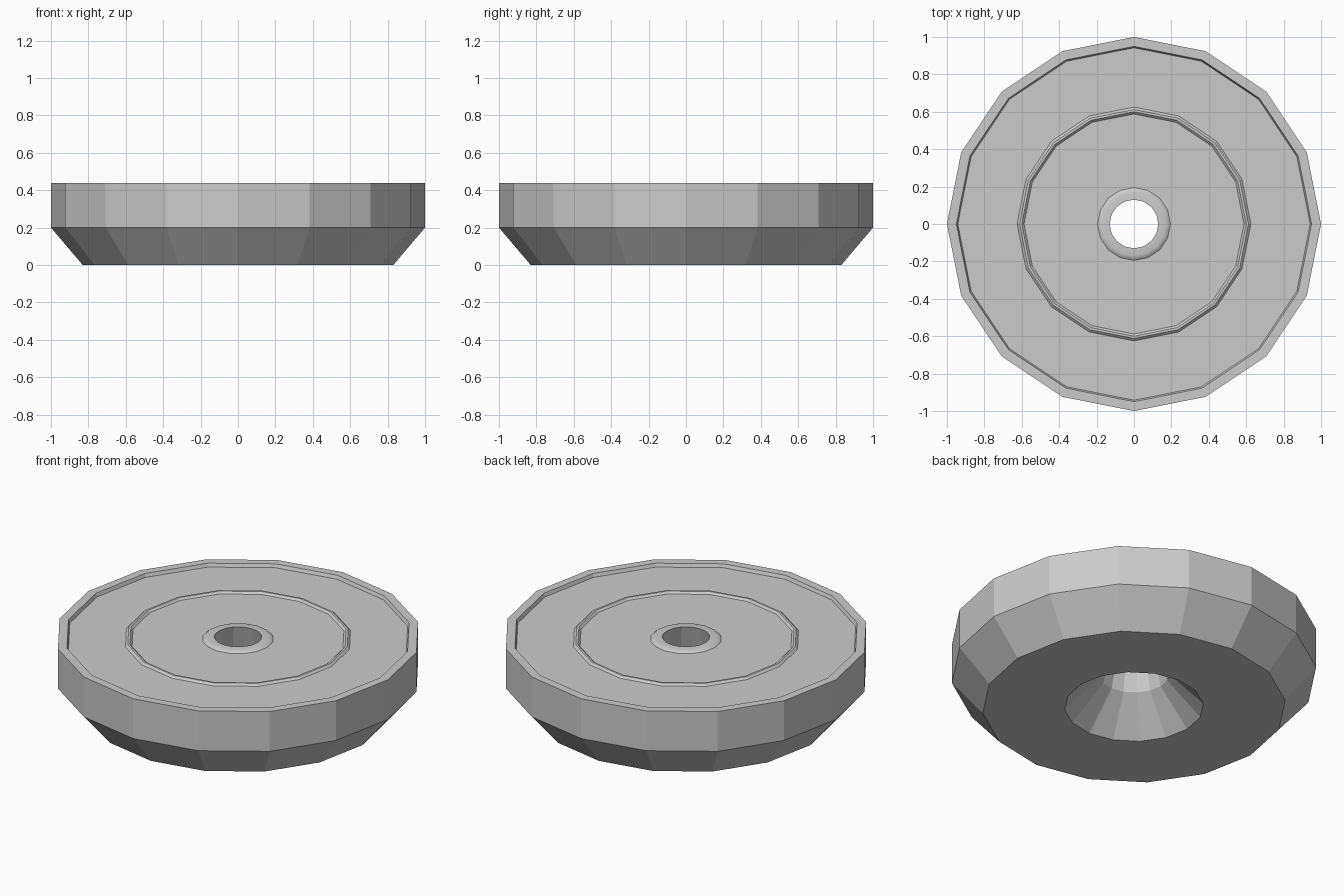
import bpy, bmesh, math

if "Cube" in bpy.data.objects:
    bpy.data.objects.remove(bpy.data.objects["Cube"])

SIDES = 16


def lathe(name, profile, smooth_segments=()):
    """Spin a closed (radius, height) profile around z."""
    bm = bmesh.new()
    rings = []
    for i in range(SIDES):
        a = 2 * math.pi * i / SIDES
        rings.append([bm.verts.new((r * math.cos(a), r * math.sin(a), z)) for r, z in profile])
    n = len(profile)
    for i in range(SIDES):
        a, b = rings[i], rings[(i + 1) % SIDES]
        for j in range(n):
            k = (j + 1) % n
            face = bm.faces.new((a[j], b[j], b[k], a[k]))
            face.smooth = j in smooth_segments
    bmesh.ops.recalc_face_normals(bm, faces=bm.faces)
    mesh = bpy.data.meshes.new(name)
    bm.to_mesh(mesh)
    bm.free()
    obj = bpy.data.objects.new(name, mesh)
    bpy.context.collection.objects.link(obj)
    return obj


# One continuous disc: bevelled outside, recessed top, raised rib, low hub, flared bore
profile = [
    (0.83, 0.0), (1.0, 0.2), (1.0, 0.44),             # outer wall
    (0.95, 0.44), (0.942, 0.42),                      # rim and recess
    (0.625, 0.42), (0.612, 0.432),                    # rib
    (0.60, 0.432), (0.588, 0.42),
    (0.195, 0.42), (0.185, 0.428), (0.17, 0.432),     # hub
    (0.13, 0.432),
    (0.19, 0.2), (0.38, 0.0),                         # bore flaring to the underside
]
lathe("round_disc", profile, smooth_segments=(9, 10, 11))
